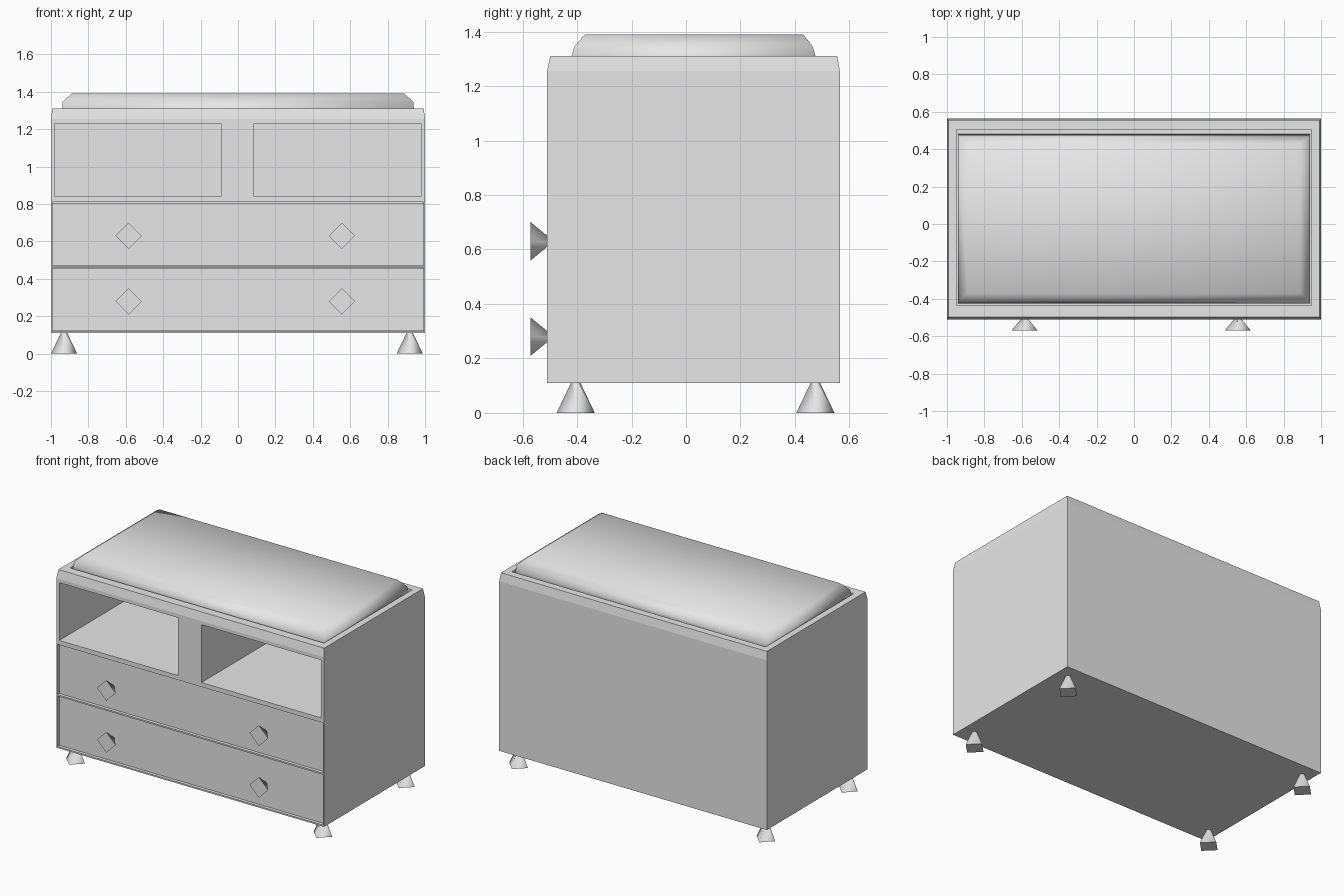
import bpy, bmesh, math
from mathutils import Matrix

if "Cube" in bpy.data.objects:
    bpy.data.objects.remove(bpy.data.objects["Cube"])

grey = bpy.data.materials.new("plain_grey")
grey.use_nodes = True
GREY = (0.8, 0.8, 0.8, 1)
grey.diffuse_color = GREY
grey.node_tree.nodes["Principled BSDF"].inputs["Base Color"].default_value = GREY


def finish(name, bm):
    bmesh.ops.recalc_face_normals(bm, faces=bm.faces)
    mesh = bpy.data.meshes.new(name)
    bm.to_mesh(mesh)
    bm.free()
    mesh.materials.append(grey)
    obj = bpy.data.objects.new(name, mesh)
    bpy.context.collection.objects.link(obj)
    return obj


def add_loft(bm, rings):
    """Stack rectangles (x0, x1, y0, y1, z) into a closed solid."""
    loops = [[bm.verts.new((x, y, z)) for x, y in ((x0, y0), (x1, y0), (x1, y1), (x0, y1))]
             for x0, x1, y0, y1, z in rings]
    for low, high in zip(loops, loops[1:]):
        for i in range(4):
            j = (i + 1) % 4
            bm.faces.new((low[i], low[j], high[j], high[i]))
    bm.faces.new(loops[0][::-1])
    bm.faces.new(loops[-1])


def loft(name, rings):
    bm = bmesh.new()
    add_loft(bm, rings)
    return finish(name, bm)


def box(name, x0, x1, y0, y1, z0, z1):
    return loft(name, [(x0, x1, y0, y1, z0), (x0, x1, y0, y1, z1)])


def spike(name, matrix, radius, tip, length):
    """Four-sided tapered peg, wide end at the origin, smooth flanks."""
    bm = bmesh.new()
    bmesh.ops.create_cone(bm, cap_ends=True, segments=4, radius1=radius, radius2=tip,
                          depth=length, matrix=matrix @ Matrix.Translation((0, 0, length / 2)))
    for face in bm.faces:
        face.smooth = True
    obj = finish(name, bm)
    sharp = obj.data.attributes.new("sharp_edge", "BOOLEAN", "EDGE")
    caps = {key for p in obj.data.polygons
            if abs((matrix.to_3x3().inverted() @ p.normal).z) > 0.95 for key in p.edge_keys}
    for edge in obj.data.edges:
        sharp.data[edge.index].value = edge.key in caps
    return obj


# Carcass with a slightly tapered top rim
FRONT, BACK = -0.51, 0.565
body = loft("cabinet_body", [(-1, 1, FRONT, BACK, 0.11), (-1, 1, FRONT, BACK, 1.255),
                             (-0.993, 0.993, -0.498, 0.555, 1.31)])

# Recesses: two open shelves, two drawer bays and the cushion tray
drawers = {"lower": (0.12, 0.46), "upper": (0.47, 0.81)}
cutters = [box("shelf_cutter", -0.978, -0.09, -0.6, 0.54, 0.84, 1.23),
           box("shelf_cutter", 0.085, 0.978, -0.6, 0.54, 0.84, 1.23),
           box("tray_cutter", -0.948, 0.948, -0.437, 0.505, 1.27, 1.4)]
for z0, z1 in drawers.values():
    cutters.append(box("drawer_cutter", -0.992, 0.992, -0.6, -0.47, z0, z1))
for cutter in cutters:
    cutter.hide_render = True
    mod = body.modifiers.new("recess", "BOOLEAN")
    mod.operation = "DIFFERENCE"
    mod.solver = "EXACT"
    mod.object = cutter
bpy.context.view_layer.update()
carved = bpy.data.meshes.new_from_object(body.evaluated_get(bpy.context.evaluated_depsgraph_get()))
body.modifiers.clear()
body.data = carved
for cutter in cutters:
    bpy.data.objects.remove(cutter)

# Drawer fronts and their diamond knobs
for level, (z0, z1) in drawers.items():
    box(level + "_drawer_front", -0.991, 0.991, -0.49, -0.472, z0 + 0.001, z1 - 0.003)
    for side, x in (("right", -0.585), ("left", 0.555)):
        place = Matrix.Translation((x, -0.57, (z0 + z1) / 2 - 0.01)) @ Matrix.Rotation(-math.pi / 2, 4, "X")
        spike(f"{level}_{side}_knob", place, 0.07, 0.004, 0.08)

# Feet
for end, y in (("front", -0.405), ("back", 0.475)):
    for side, x in (("right", -0.93), ("left", 0.918)):
        spike(f"{end}_{side}_foot", Matrix.Translation((x, y, 0)), 0.07, 0.015, 0.115)

# Soft cushion on top
cushion = loft("cushion", [(-0.94, 0.94, -0.425, 0.48, 1.271), (-0.94, 0.94, -0.42, 0.475, 1.31),
                           (-0.938, 0.938, -0.41, 0.465, 1.345), (-0.89, 0.89, -0.37, 0.43, 1.39)])
for face in cushion.data.polygons:
    face.use_smooth = True
